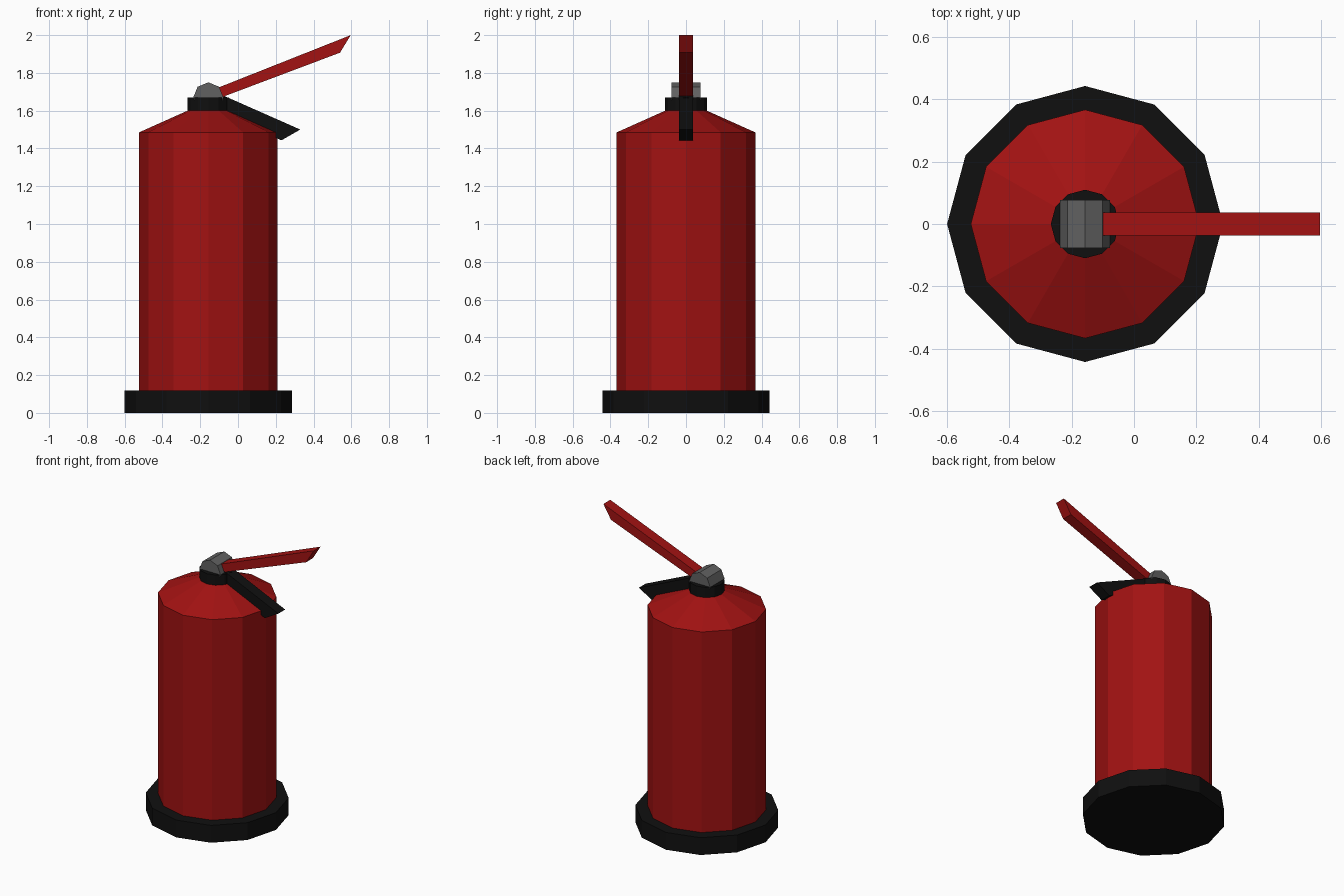
import bpy, bmesh, math

if "Cube" in bpy.data.objects:
    bpy.data.objects.remove(bpy.data.objects["Cube"])

CX = -0.157   # axis of the cylinder body


def material(name, rgb):
    m = bpy.data.materials.new(name)
    m.diffuse_color = (*rgb, 1)
    m.use_nodes = True
    m.node_tree.nodes["Principled BSDF"].inputs["Base Color"].default_value = m.diffuse_color
    return m


RED = material("red paint", (0.36, 0.006, 0.006))
BLACK = material("black rubber", (0.005, 0.005, 0.005))
GREY = material("grey metal", (0.12, 0.12, 0.12))


def finish(name, bm, mat):
    bmesh.ops.recalc_face_normals(bm, faces=bm.faces)
    mesh = bpy.data.meshes.new(name)
    bm.to_mesh(mesh)
    bm.free()
    mesh.materials.append(mat)
    obj = bpy.data.objects.new(name, mesh)
    bpy.context.collection.objects.link(obj)
    return obj


def lathe(name, profile, mat, sides=12):
    """Closed faceted solid from (radius, z) rings."""
    bm = bmesh.new()
    rings = [[bm.verts.new((CX + r * math.cos(2 * math.pi * i / sides),
                            r * math.sin(2 * math.pi * i / sides), z))
              for i in range(sides)] for r, z in profile]
    for a, b in zip(rings, rings[1:]):
        for i in range(sides):
            j = (i + 1) % sides
            bm.faces.new((a[i], a[j], b[j], b[i]))
    bm.faces.new(rings[0])
    bm.faces.new(rings[-1])
    return finish(name, bm, mat)


def slab(name, outline, half_width, mat):
    """Side outline (x, z) extruded evenly along y."""
    bm = bmesh.new()
    face = bm.faces.new([bm.verts.new((x, -half_width, z)) for x, z in outline])
    ext = bmesh.ops.extrude_face_region(bm, geom=[face])
    verts = [g for g in ext["geom"] if isinstance(g, bmesh.types.BMVert)]
    bmesh.ops.translate(bm, verts=verts, vec=(0, 2 * half_width, 0))
    return finish(name, bm, mat)


# Turned parts
lathe("base_ring", [(0.443, 0), (0.443, 0.118)], BLACK)
lathe("tank", [(0.367, 0.118), (0.367, 1.485), (0.11, 1.6)], RED)
lathe("neck_collar", [(0.11, 1.6), (0.11, 1.67)], BLACK)

# Eight-sided pivot lying across the collar
slab("valve_pivot", [(CX + 0.08 * math.cos(i * math.pi / 4),
                      1.67 + 0.08 * math.sin(i * math.pi / 4))
                     for i in range(8)], 0.077, GREY)

# Levers
slab("upper_lever", [(-0.15, 1.647), (0.54, 1.907), (0.597, 2.0), (-0.15, 1.704)],
     0.037, RED)
slab("lower_lever", [(-0.1, 1.59), (0.23, 1.443), (0.33, 1.5), (-0.1, 1.69)],
     0.037, BLACK)
